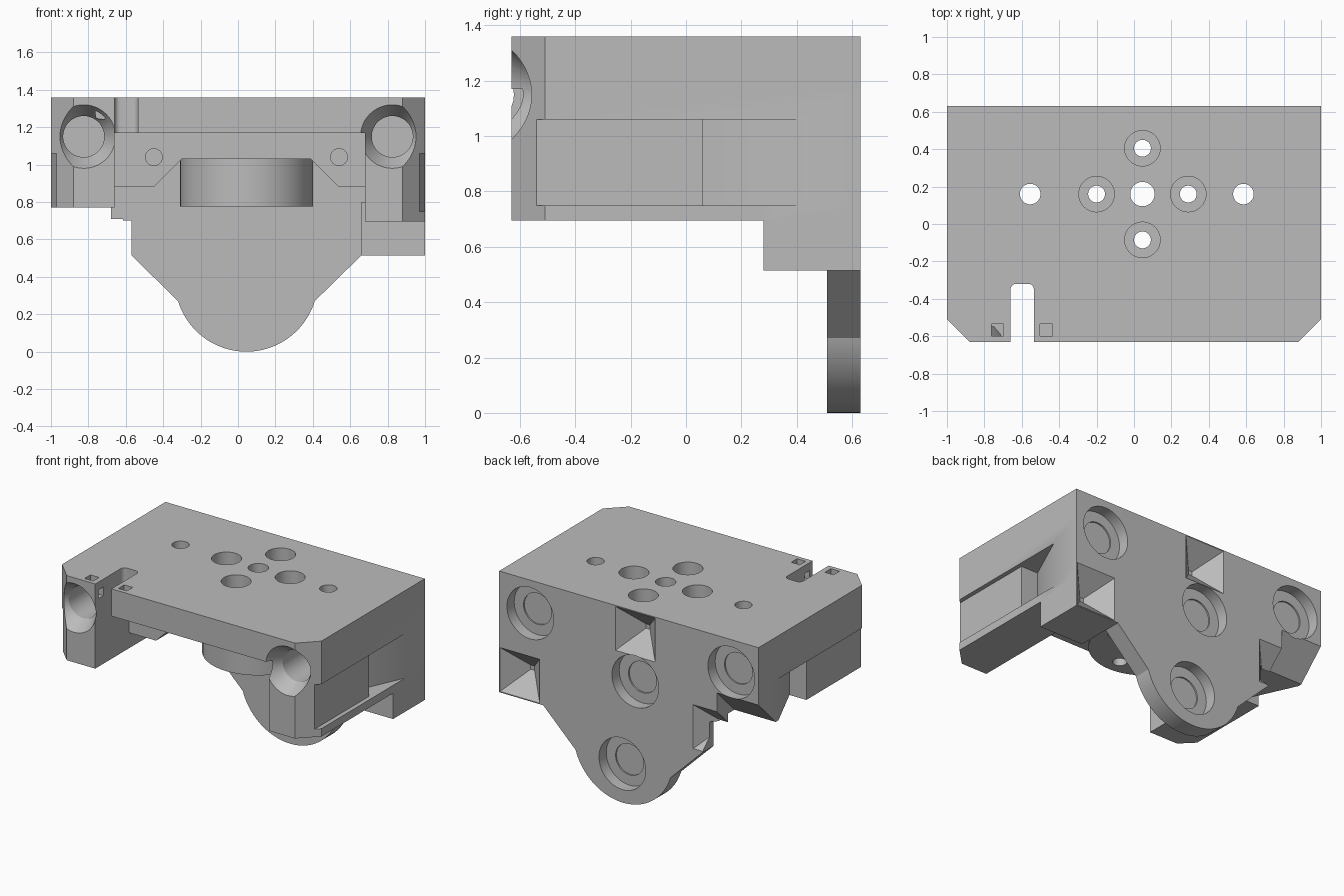
import bpy, bmesh, math
from mathutils import Vector

cube = bpy.data.objects.get("Cube")
if cube:
    bpy.data.objects.remove(cube, do_unlink=True)

grey = bpy.data.materials.new("plain grey")
grey.use_nodes = True
grey.diffuse_color = (0.5, 0.5, 0.5, 1)
grey.node_tree.nodes["Principled BSDF"].inputs["Base Color"].default_value = (0.5, 0.5, 0.5, 1)

# Maps a 2D outline point and an extrusion distance into space
AXES = {
    "x": lambda a, b, t: (t, a, b),
    "y": lambda a, b, t: (a, t, b),
    "z": lambda a, b, t: (a, b, t),
}


def finish(name, bm):
    bmesh.ops.recalc_face_normals(bm, faces=bm.faces)
    mesh = bpy.data.meshes.new(name)
    bm.to_mesh(mesh)
    bm.free()
    mesh.materials.append(grey)
    obj = bpy.data.objects.new(name, mesh)
    bpy.context.collection.objects.link(obj)
    return obj


def loft(name, axis, start, end, t0, t1):
    """Solid between two outlines with the same number of points."""
    bm = bmesh.new()
    place = AXES[axis]
    a = [bm.verts.new(place(u, v, t0)) for u, v in start]
    b = [bm.verts.new(place(u, v, t1)) for u, v in end]
    bm.faces.new(a)
    bm.faces.new(b)
    for i in range(len(a)):
        j = (i + 1) % len(a)
        bm.faces.new((a[i], a[j], b[j], b[i]))
    return finish(name, bm)


def prism(name, axis, outline, t0, t1):
    return loft(name, axis, outline, outline, t0, t1)


def box(name, x0, x1, y0, y1, z0, z1):
    return prism(name, "z", [(x0, y0), (x1, y0), (x1, y1), (x0, y1)], z0, z1)


def arc(u, v, r, a0=0, a1=360, n=48):
    full = a1 - a0 == 360
    steps = n if full else n - 1
    angles = [math.radians(a0 + (a1 - a0) * i / steps) for i in range(n)]
    return [(u + r * math.cos(t), v + r * math.sin(t)) for t in angles]


def cylinder(name, axis, u, v, r, t0, t1, r_end=None):
    return loft(name, axis, arc(u, v, r), arc(u, v, r_end or r), t0, t1)


def boolean(target, tool, operation):
    tool.hide_render = True
    mod = target.modifiers.new(operation.lower(), "BOOLEAN")
    mod.operation = operation
    mod.solver = "EXACT"
    mod.object = tool
    bpy.context.view_layer.objects.active = target
    bpy.ops.object.modifier_apply(modifier=mod.name)
    bpy.data.objects.remove(tool, do_unlink=True)


CX, CY = 0.045, 0.16

# Top plate with chamfered front corners
carriage = prism("carriage_body", "z",
                 [(-1, 0.63), (-1, -0.51), (-0.88, -0.63), (0.88, -0.63), (1, -0.51), (1, 0.63)],
                 1.17, 1.36)

# Side blocks, lower rear foot, middle beam, rear plate and round boss
solids = [
    prism("right_block", "z",
          [(0.68, 0.63), (0.68, -0.63), (0.88, -0.63), (1, -0.51), (1, 0.63)], 0.695, 1.25),
    prism("left_block", "z",
          [(-0.66, 0.63), (-0.66, -0.63), (-0.88, -0.63), (-1, -0.51), (-1, 0.63)], 0.77, 1.25),
    box("rear_foot", 0.66, 1, 0.28, 0.63, 0.515, 0.8),
    prism("middle_beam", "y",
          [(-0.7, 1.25), (-0.7, 0.88), (-0.45, 0.88), (-0.3, 1.03),
           (0.39, 1.03), (0.54, 0.88), (0.72, 0.88), (0.72, 1.25)], -0.26, 0.56),
    prism("rear_plate", "y",
          [(0.72, 0.515), (0.72, 1.25), (-0.68, 1.25), (-0.68, 0.7), (-0.57, 0.7), (-0.57, 0.515)]
          + arc(CX, 0.382, 0.382, 197, 343, 40) + [(0.66, 0.515)], 0.51, 0.63),
    cylinder("boss", "z", CX, CY, 0.355, 0.775, 1.12),
]
for solid in solids:
    boolean(carriage, solid, "UNION")

cutters = []

# Cable slot with rounded inner corners and tie tunnel beside it
cutters.append(prism("cable_slot", "z",
                     [(-0.66, -0.7), (-0.535, -0.7)] + arc(-0.565, -0.35, 0.03, 0, 90, 6)
                     + arc(-0.63, -0.35, 0.03, 90, 180, 6), 1.1, 1.45))
for x in (-0.73, -0.47):
    cutters.append(box("tie_hole", x - 0.033, x + 0.033, -0.6, -0.535, 1.25, 1.4))
cutters.append(box("tie_tunnel", -0.75, -0.45, -0.595, -0.54, 1.245, 1.305))

# Vertical holes through the top
cutters.append(cylinder("centre_hole", "z", CX, CY, 0.065, 0.5, 1.5))
for dx, dy in ((0.245, 0), (-0.245, 0), (0, 0.245), (0, -0.245)):
    cutters.append(cylinder("screw_hole", "z", CX + dx, CY + dy, 0.045, 0.5, 1.3))
    cutters.append(cylinder("counterbore", "z", CX + dx, CY + dy, 0.095, 1.24, 1.5))
for x in (-0.555, 0.585):
    cutters.append(cylinder("outer_hole", "z", x, CY, 0.055, 0.5, 1.5))

# Front funnels and small holes in the beam
for x in (-0.825, 0.825):
    cutters.append(cylinder("funnel", "y", x, 1.15, 0.176, -0.64, -0.53, 0.11))
    cutters.append(cylinder("funnel_bore", "y", x, 1.15, 0.11, -0.54, -0.2))
for x in (-0.45, 0.54):
    cutters.append(cylinder("pin_hole", "y", x, 1.04, 0.045, -0.4, -0.1))

# Round rear pockets with a slightly deeper centre
for x, z in ((0.76, 1.13), (-0.79, 1.13), (-0.05, 0.87), (0.05, 0.27)):
    cutters.append(cylinder("rear_pocket", "y", x, z, 0.18, 0.55, 0.7))
    cutters.append(cylinder("rear_pocket_centre", "y", x, z, 0.108, 0.54, 0.6))

# Tapered square rear pockets
for x, z in ((-0.05, 1.2), (0.84, 0.675), (-0.65, 0.675)):
    def square(h):
        return [(x - h, z - h), (x + h, z - h), (x + h, z + h), (x - h, z + h)]
    cutters.append(loft("taper_pocket", "y", square(0.155), square(0.015), 0.632, 0.49))

# Side grooves: shallow channel, then a deep ramp back to the surface
for s, low in ((1, 0.75), (-1, 0.7)):
    cutters.append(prism("side_groove", "z",
                         [(s * x, y) for x, y in ((0.97, -0.7), (0.97, 0.06), (0.84, 0.06),
                                                  (1, 0.41), (1.1, 0.41), (1.1, -0.7))],
                         low, 1.06))

# Sloped rear underside of the left block
cutters.append(prism("rear_slope", "x", [(0.68, 1.01), (0.38, 0.71), (0.68, 0.71)], -1.1, -0.681))

for cutter in cutters:
    boolean(carriage, cutter, "DIFFERENCE")

# Smooth the round walls, keep the edges crisp
bpy.ops.object.select_all(action="DESELECT")
carriage.select_set(True)
bpy.context.view_layer.objects.active = carriage
bpy.ops.object.shade_smooth_by_angle(angle=math.radians(25))
